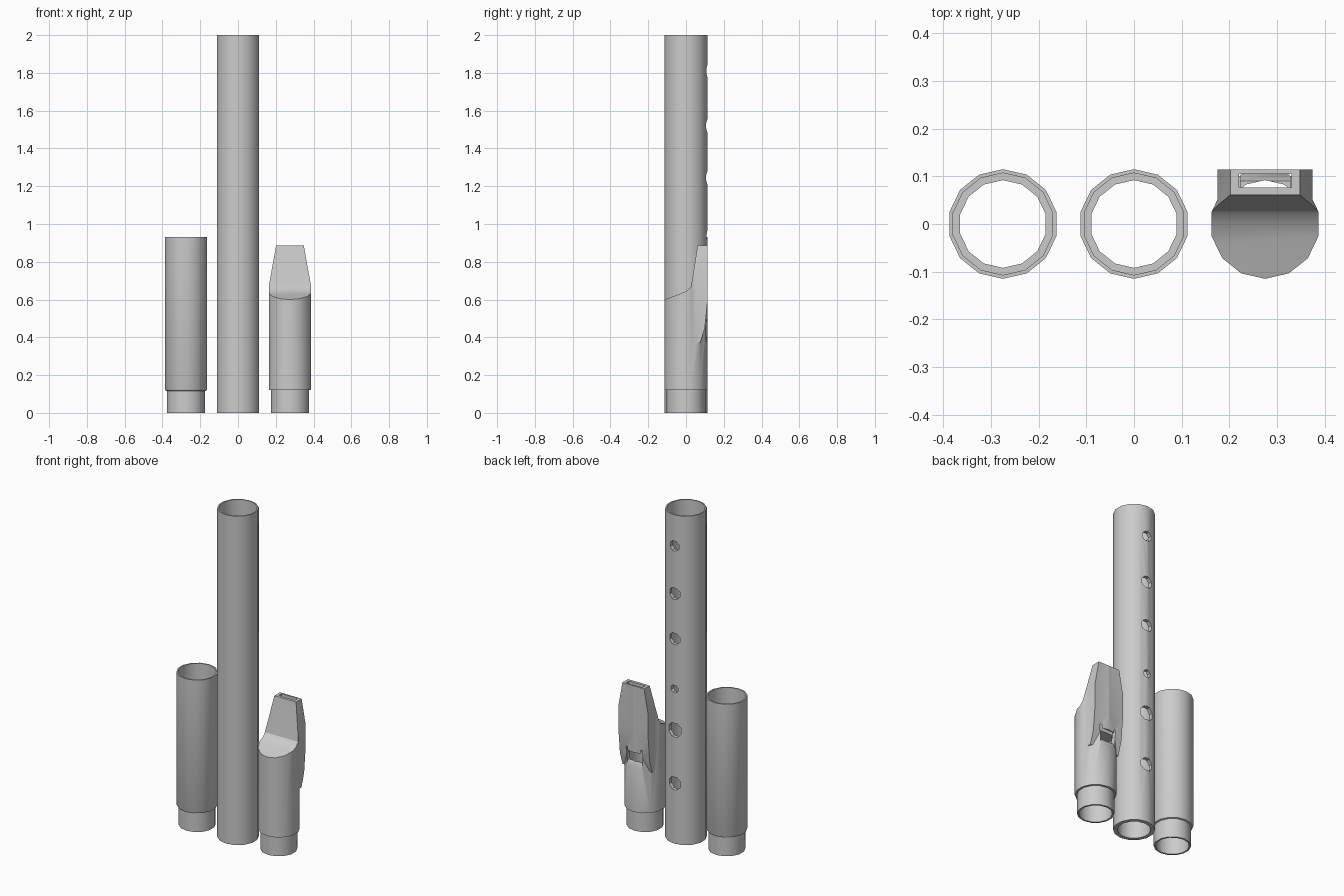
import bpy, bmesh, math
from math import radians

cube = bpy.data.objects.get("Cube")
if cube:
    bpy.data.objects.remove(cube)

SIDES = 14
OUTER, TENON, SOCKET, BORE = 0.115, 0.1025, 0.107, 0.092
SPACING = 0.275

grey = bpy.data.materials.new("plain grey")
grey.use_nodes = True
COLOUR = (0.6, 0.6, 0.6, 1)
grey.diffuse_color = COLOUR
grey.node_tree.nodes["Principled BSDF"].inputs["Base Color"].default_value = COLOUR


def make(name, bm):
    bmesh.ops.recalc_face_normals(bm, faces=bm.faces)
    mesh = bpy.data.meshes.new(name)
    bm.to_mesh(mesh)
    bm.free()
    obj = bpy.data.objects.new(name, mesh)
    bpy.context.collection.objects.link(obj)
    mesh.materials.append(grey)
    return obj


def lathe(name, profile, sides=SIDES):
    """Revolve a closed (radius, z) profile; a vertex points to the back."""
    bm = bmesh.new()
    rings = []
    for i in range(sides):
        a = math.pi / 2 + math.tau * i / sides
        rings.append([bm.verts.new((r * math.cos(a), r * math.sin(a), z)) for r, z in profile])
    n = len(profile)
    for i in range(sides):
        a, b = rings[i], rings[(i + 1) % sides]
        for j in range(n):
            k = (j + 1) % n
            bm.faces.new((a[j], b[j], b[k], a[k]))
    return make(name, bm)


def extrude(name, points, place, lo, hi):
    """Prism from a 2D outline; place maps (u, v, depth) to a position."""
    bm = bmesh.new()
    a = [bm.verts.new(place(u, v, lo)) for u, v in points]
    b = [bm.verts.new(place(u, v, hi)) for u, v in points]
    bm.faces.new(a)
    bm.faces.new(b[::-1])
    for i in range(len(a)):
        j = (i + 1) % len(a)
        bm.faces.new((a[i], b[i], b[j], a[j]))
    return make(name, bm)


def side_prism(name, points, half):
    return extrude(name, points, lambda u, v, d: (d, u, v), -half, half)


def front_prism(name, points, lo, hi):
    return extrude(name, points, lambda u, v, d: (u, d, v), lo, hi)


def rod(name, radius, lo, hi):
    ring = [(radius * math.cos(math.pi / 2 + math.tau * i / SIDES),
             radius * math.sin(math.pi / 2 + math.tau * i / SIDES)) for i in range(SIDES)]
    return extrude(name, ring, lambda u, v, d: (u, v, d), lo, hi)


def combine(target, other, operation):
    mod = target.modifiers.new("join", 'BOOLEAN')
    mod.operation = operation
    mod.solver = 'EXACT'
    mod.object = other
    bpy.context.view_layer.objects.active = target
    bpy.ops.object.modifier_apply(modifier=mod.name)
    bpy.data.objects.remove(other)


def finish(obj, x):
    obj.location.x = x
    bpy.ops.object.select_all(action='DESELECT')
    obj.select_set(True)
    bpy.context.view_layer.objects.active = obj
    bpy.ops.object.shade_smooth_by_angle(angle=radians(30))


# Long middle tube with a socket at the top and finger holes at the back
middle = lathe("middle_tube", [(BORE, 0), (OUTER, 0), (OUTER, 2), (SOCKET, 2),
                               (SOCKET, 1.87), (BORE, 1.87)])
for z, r in [(1.81, 0.032), (1.52, 0.037), (1.245, 0.037),
             (0.94, 0.025), (0.69, 0.045), (0.366, 0.041)]:
    outline = [(r * math.cos(math.tau * (i + 0.5) / 8), z + r * math.sin(math.tau * (i + 0.5) / 8))
               for i in range(8)]
    combine(middle, front_prism("hole_cutter", outline, 0.03, 0.2), 'DIFFERENCE')
finish(middle, 0)

# Short foot tube with a tenon at the bottom and a socket at the top
foot = lathe("foot_tube", [(BORE, 0), (TENON, 0), (TENON, 0.115), (0.111, 0.118), (OUTER, 0.127),
                           (OUTER, 0.93), (SOCKET, 0.93), (SOCKET, 0.8), (BORE, 0.8)])
finish(foot, -SPACING)

# Mouthpiece: round body joined with a squared back slab
head = rod("mouthpiece", OUTER, 0.12, 0.95)
slab = side_prism("slab", [(0.02, 0.95), (0.1145, 0.95), (0.1145, 0.6), (0.1, 0.45),
                           (0.075, 0.37), (0.02, 0.37)], 0.1)
combine(head, slab, 'UNION')

# Trim to the sloping shoulder and beak, then taper the beak sides
beak = side_prism("beak_outline", [(-0.2, 0), (0.2, 0), (0.2, 0.887), (0.061, 0.887),
                                   (0.04, 0.75), (0.026, 0.668), (0.005, 0.645),
                                   (-0.04, 0.627), (-0.115, 0.6), (-0.2, 0.575)], 0.3)
combine(head, beak, 'INTERSECT')
taper = front_prism("taper_outline", [(-0.2, 0), (0.2, 0), (0.2, 0.6), (0.114, 0.66),
                                      (0.073, 0.887), (-0.073, 0.887), (-0.114, 0.66),
                                      (-0.2, 0.6)], -0.3, 0.3)
combine(head, taper, 'INTERSECT')

# Tenon, bore, windway and sounding window
combine(head, rod("tenon", TENON, 0, 0.2), 'UNION')
combine(head, rod("bore", BORE, -0.1, 0.482), 'DIFFERENCE')
combine(head, side_prism("windway", [(0.077, 0.46), (0.105, 0.46), (0.105, 1), (0.077, 1)],
                         0.055), 'DIFFERENCE')
combine(head, side_prism("window", [(0.125, 0.345), (0.09, 0.42), (0.05, 0.42), (0.05, 0.481),
                                    (0.125, 0.481)], 0.052), 'DIFFERENCE')
finish(head, SPACING)
